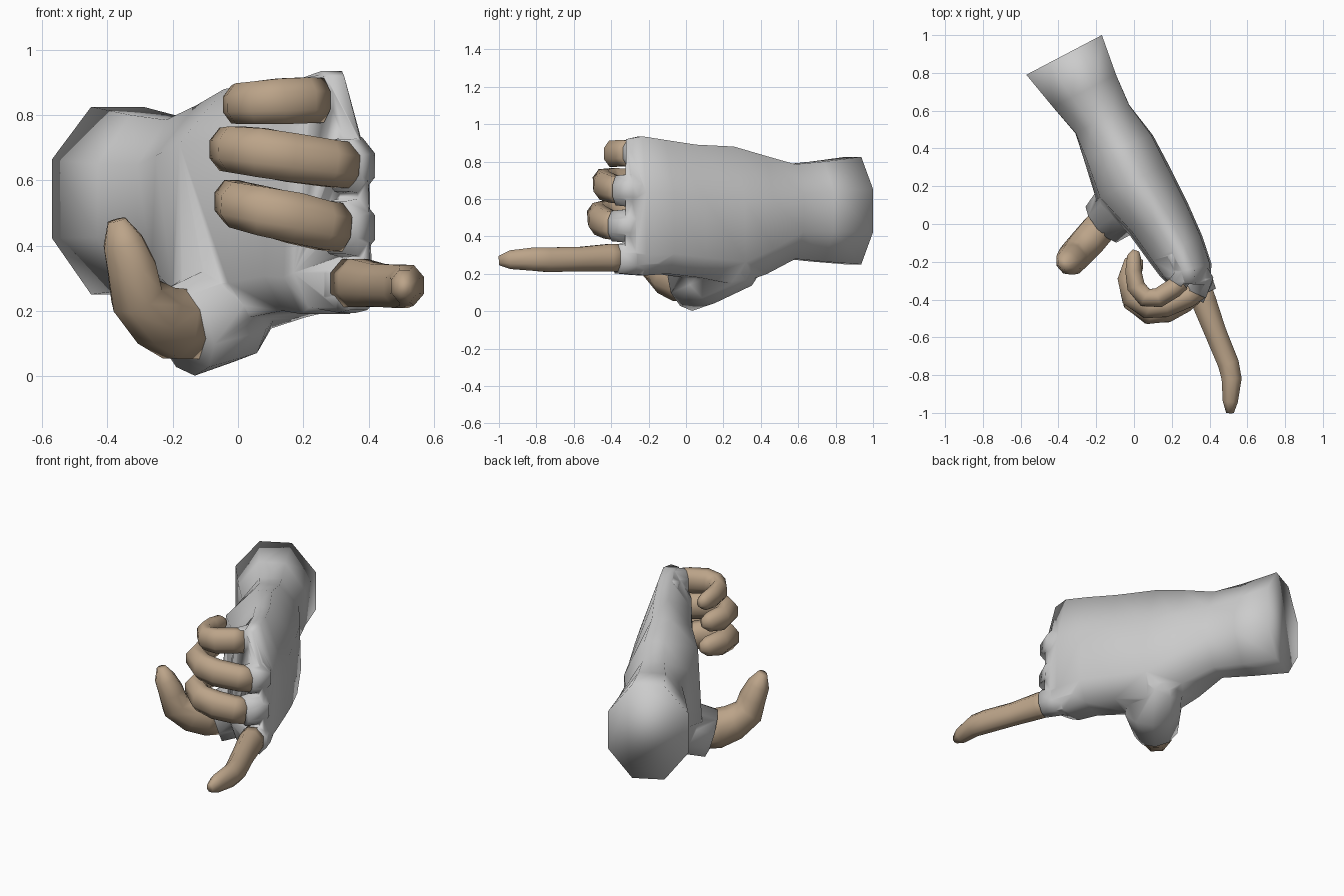
import bpy, bmesh, math
from mathutils import Vector

skin = bpy.data.materials.new("skin")
skin.diffuse_color = (0.50, 0.37, 0.25, 1)


def loft(name, rings, mat=None):
    """Skin a list of equal-length vertex rings, with closed ends."""
    bm = bmesh.new()
    vr = [[bm.verts.new(p) for p in r] for r in rings]
    n = len(rings[0])
    for a, b in zip(vr, vr[1:]):
        for i in range(n):
            bm.faces.new((a[i], a[(i + 1) % n], b[(i + 1) % n], b[i]))
    bm.faces.new(vr[0])
    bm.faces.new(vr[-1])
    bmesh.ops.recalc_face_normals(bm, faces=bm.faces)
    for f in bm.faces:
        f.smooth = True
    me = bpy.data.meshes.new(name)
    bm.to_mesh(me)
    bm.free()
    ob = bpy.data.objects.new(name, me)
    bpy.context.collection.objects.link(ob)
    if mat:
        me.materials.append(mat)
    return ob


def tube(name, path, mat=None, ref=(0, 0, 1), sides=8):
    """Loft along (x, y, z, half width, half height along ref)."""
    P = [Vector(p[:3]) for p in path]
    rings = []
    for i, p in enumerate(path):
        a, b = P[max(i - 1, 0)], P[min(i + 1, len(P) - 1)]
        t = (b - a).normalized()
        up = Vector(ref) - t * t.dot(Vector(ref))
        up.normalize()
        side = t.cross(up)
        ring = []
        for k in range(sides):
            w = 2 * math.pi * (k + 0.5) / sides
            s = 1 / math.cos(math.pi / sides)
            ring.append(P[i] + side * math.cos(w) * p[3] * s + up * math.sin(w) * p[4] * s)
        rings.append(ring)
    return loft(name, rings, mat)


# glove palm and wrist: palm-side point, back-side point, bottom, top, palm blend
round_p = [(.3, 0), (.7, 0), (1, .3), (1, .7), (.7, 1), (.3, 1), (0, .72), (0, .3)]
palm_p = [(.2, 0), (.75, 0), (1, .15), (.97, .6), (.66, 1), (.43, 1), (.06, .78), (0, .15)]
stations = [
    (-.57, .79, -.17, 1.0, .25, .825, 0),
    (-.43, .62, -.095, .79, .265, .80, 0),
    (-.31, .48, -.025, .63, .28, .785, .1),
    (-.265, .34, .10, .47, .20, .83, .6),
    (-.20, .13, .18, .32, .14, .88, .9),
    (-.03, -.05, .285, .11, .18, .89, 1),
    (.08, -.20, .36, -.06, .20, .915, 1),
    (.14, -.28, .41, -.21, .19, .935, 1),
    (.17, -.31, .405, -.325, .21, .92, 1),
]
rings = []
for x0, y0, x1, y1, lo, hi, k in stations:
    ring = []
    for (u0, v0), (u1, v1) in zip(round_p, palm_p):
        u, v = u0 + (u1 - u0) * k, v0 + (v1 - v0) * k
        ring.append((x0 + (x1 - x0) * u, y0 + (y1 - y0) * u, lo + (hi - lo) * v))
    rings.append(ring)
glove = loft("glove", rings)

# thumb mound and knuckle sleeves, merged into the glove
parts = [tube("thumb_mound", [
    (-.03, .37, .40, .09, .13), (.01, .235, .285, .15, .18),
    (-.055, .10, .185, .16, .15), (-.165, .005, .14, .125, .138)], sides=10)]
sleeves = [
    (.28, -.15, .285, .335, -.29, .37, -.37, .28, .076, .086),
    (.27, -.15, .46, .345, -.31, .305, -.385, .455, .076, .09),
    (.27, -.15, .65, .35, -.30, .32, -.365, .645, .072, .088),
    (.22, -.15, .84, .275, -.25, .23, -.32, .845, .056, .078),
]
for i, (xa, ya, za, xb, yb, xc, yc, zc, w, h) in enumerate(sleeves):
    parts.append(tube("sleeve_%d" % i, [
        (xa, ya, za, w * .85, h * .9), (xb, yb, zc, w, h), (xc, yc, zc, w * .92, h * .9)]))
for p in parts:
    m = glove.modifiers.new("union", 'BOOLEAN')
    m.operation = 'UNION'
    m.solver = 'EXACT'
    m.object = p
bpy.context.view_layer.objects.active = glove
glove.select_set(True)
for m in list(glove.modifiers):
    bpy.ops.object.modifier_apply(modifier=m.name)
for p in parts:
    bpy.data.objects.remove(p)
bpy.ops.object.shade_smooth()

# pointing index finger
tube("index_finger", [
    (.345, -.34, .285, .066, .074), (.37, -.41, .285, .066, .074), (.43, -.57, .278, .058, .065),
    (.50, -.74, .275, .056, .066), (.517, -.82, .278, .053, .062), (.51, -.94, .275, .04, .05),
    (.508, -1.0, .27, .02, .025)], skin)

# curled fingers
tube("middle_finger", [
    (.31, -.37, .455, .06, .074), (.26, -.41, .462, .062, .075), (.17, -.46, .485, .062, .078),
    (.08, -.47, .505, .06, .075), (.0, -.41, .525, .06, .07), (-.02, -.30, .535, .052, .066),
    (.01, -.21, .54, .042, .052), (.03, -.18, .54, .02, .025)], skin)
tube("ring_finger", [
    (.34, -.345, .645, .058, .07), (.28, -.385, .652, .06, .072), (.16, -.435, .67, .06, .075),
    (.07, -.44, .685, .06, .075), (-.01, -.385, .695, .06, .07), (-.035, -.29, .695, .052, .066),
    (-.01, -.20, .70, .042, .052), (.01, -.17, .70, .02, .025)], skin)
tube("little_finger", [
    (.25, -.305, .845, .05, .068), (.21, -.34, .845, .052, .07), (.13, -.39, .842, .052, .07),
    (.06, -.39, .838, .05, .065), (.01, -.33, .835, .048, .062), (-.003, -.25, .832, .043, .058),
    (.0, -.17, .832, .036, .046), (.01, -.14, .832, .018, .022)], skin)

# thumb
tube("thumb", [
    (-.14, .02, .158, .105, .085), (-.19, -.03, .16, .108, .088), (-.25, -.10, .185, .096, .088),
    (-.31, -.165, .245, .08, .083), (-.325, -.185, .33, .07, .08), (-.352, -.205, .41, .058, .065),
    (-.372, -.215, .478, .025, .03)], skin, ref=(.68, -.73, 0))
